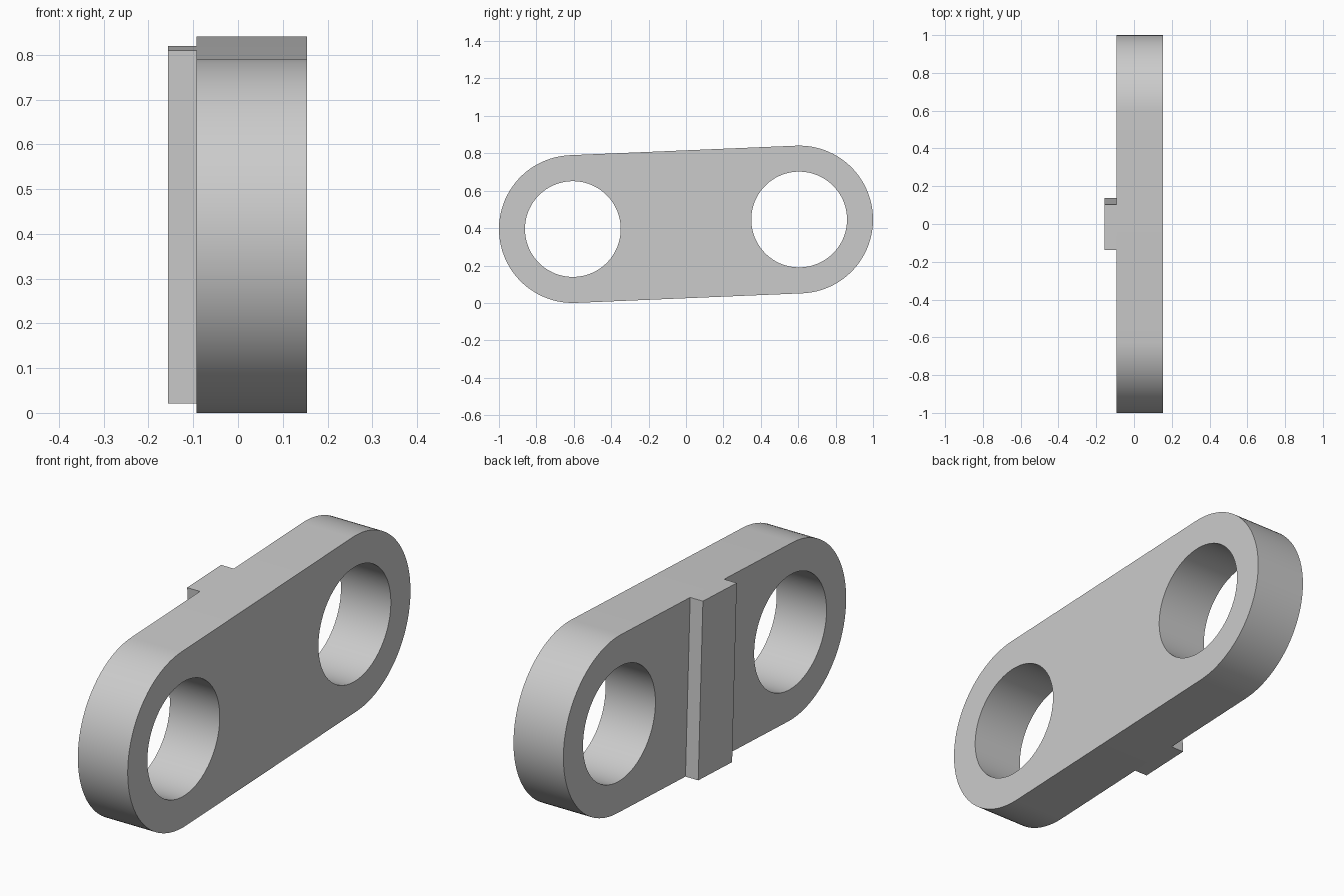
import bpy, bmesh, math
from mathutils import Matrix, Vector

cube = bpy.data.objects.get("Cube")
if cube:
    bpy.data.objects.remove(cube, do_unlink=True)

OUTER, HOLE = 0.395, 0.256       # end radius and bore radius
RISE, REACH = 0.0255, 0.605      # half offset of the bore centres in z and y
SPAN = math.hypot(RISE, REACH)
BACK, FACE, RIB_FACE = -0.093, 0.154, -0.156
PLACE = Matrix.Translation((0, 0, OUTER + RISE)) @ Matrix.Rotation(math.atan2(RISE, REACH), 4, "X")

grey = bpy.data.materials.new("grey")
grey.use_nodes = True
colour = (0.6, 0.6, 0.6, 1)
grey.diffuse_color = colour
grey.node_tree.nodes["Principled BSDF"].inputs["Base Color"].default_value = colour


def arc(centre, radius, start, sweep, count):
    """Points (y, z) along an arc."""
    return [(centre + radius * math.cos(start + sweep * i / count),
             radius * math.sin(start + sweep * i / count)) for i in range(count + 1)]


def extruded(name, loops, x0, x1):
    """Fill closed (y, z) loops, inner ones as holes, and extrude along x."""
    bm = bmesh.new()
    edges = []
    for loop in loops:
        verts = [bm.verts.new((x0, y, z)) for y, z in loop]
        edges += [bm.edges.new((a, b)) for a, b in zip(verts, verts[1:] + verts[:1])]
    bmesh.ops.triangle_fill(bm, edges=edges, use_beauty=True, normal=Vector((1, 0, 0)))
    solid = bmesh.ops.extrude_face_region(bm, geom=bm.faces[:], use_keep_orig=True)
    moved = [g for g in solid["geom"] if isinstance(g, bmesh.types.BMVert)]
    bmesh.ops.translate(bm, verts=moved, vec=(x1 - x0, 0, 0))
    bmesh.ops.recalc_face_normals(bm, faces=bm.faces[:])
    bm.transform(PLACE)
    mesh = bpy.data.meshes.new(name)
    bm.to_mesh(mesh)
    bm.free()
    mesh.materials.append(grey)
    obj = bpy.data.objects.new(name, mesh)
    bpy.context.collection.objects.link(obj)
    bpy.ops.object.select_all(action="DESELECT")
    obj.select_set(True)
    bpy.context.view_layer.objects.active = obj
    bpy.ops.object.shade_smooth_by_angle(angle=math.radians(30))
    return obj


# Link plate: rounded slot outline with two bores
outline = (arc(SPAN, OUTER, -math.pi / 2, math.pi, 48)
           + arc(-SPAN, OUTER, math.pi / 2, math.pi, 48))
bores = [arc(c, HOLE, 0, math.tau, 80)[:-1] for c in (-SPAN, SPAN)]
extruded("link_plate", [outline] + bores, BACK, FACE)

# Cross rib on the back face, flush with the long edges
half = 0.12
rib = [(-half, -OUTER), (half, -OUTER), (half, OUTER), (-half, OUTER)]
extruded("cross_rib", [rib], RIB_FACE, BACK)
